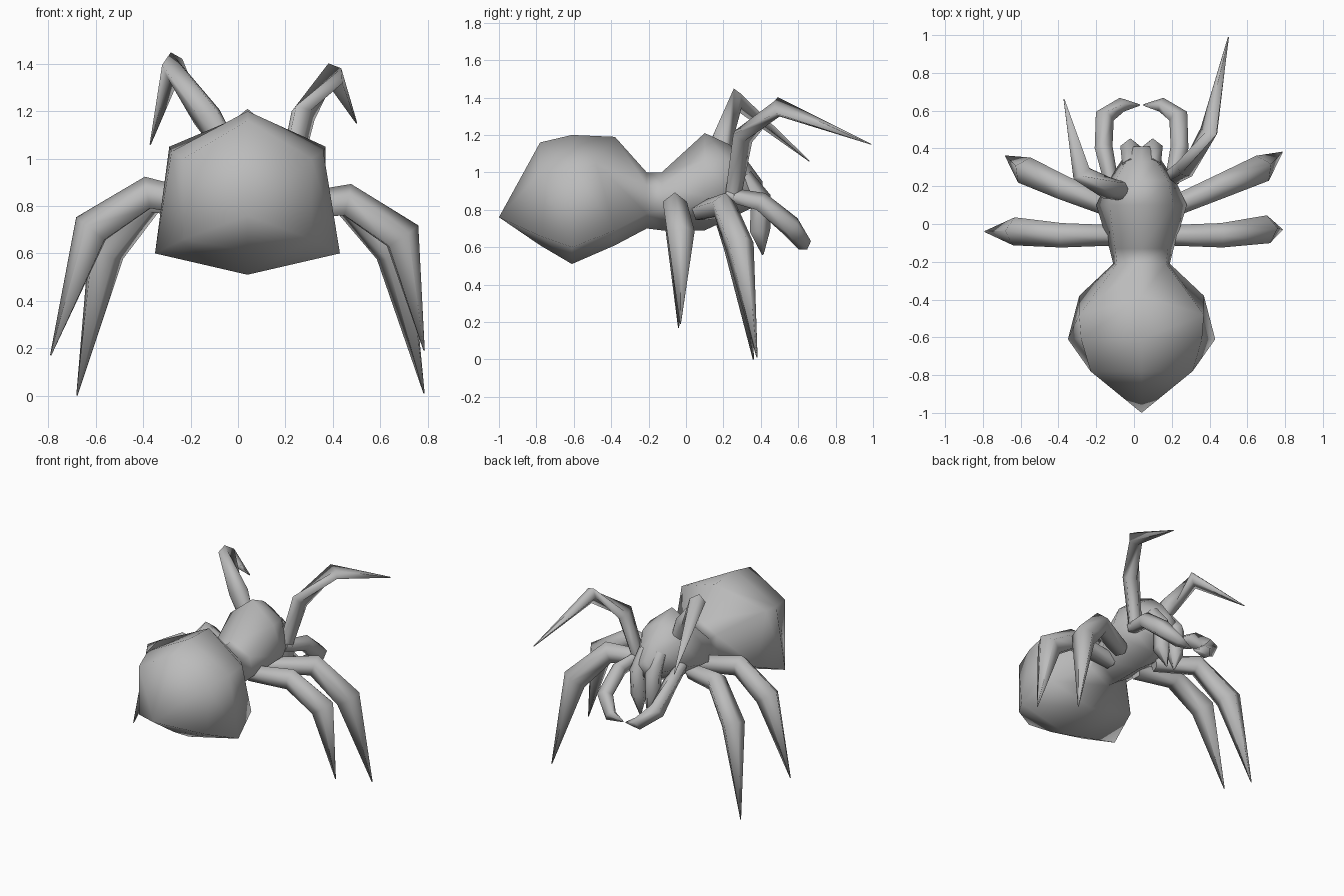
import bpy, bmesh, math
from mathutils import Vector

if "Cube" in bpy.data.objects:
    bpy.data.objects.remove(bpy.data.objects["Cube"], do_unlink=True)

MID = 0.04  # the body sits slightly off the x centre

grey = bpy.data.materials.new("plain grey")
grey.use_nodes = True
grey.diffuse_color = (0.5, 0.5, 0.5, 1)
grey.node_tree.nodes["Principled BSDF"].inputs["Base Color"].default_value = (0.5, 0.5, 0.5, 1)


def loft(name, rings):
    """Skin a list of equal point rings, close both ends, shade smooth."""
    bm = bmesh.new()
    loops = [[bm.verts.new(p) for p in ring] for ring in rings]
    n = len(loops[0])
    for a, b in zip(loops, loops[1:]):
        for i in range(n):
            j = (i + 1) % n
            bm.faces.new((a[i], a[j], b[j], b[i]))
    bm.faces.new(loops[0])
    bm.faces.new(loops[-1])
    bmesh.ops.remove_doubles(bm, verts=bm.verts, dist=0.0005)
    bmesh.ops.recalc_face_normals(bm, faces=bm.faces)
    mesh = bpy.data.meshes.new(name)
    bm.to_mesh(mesh)
    bm.free()
    mesh.materials.append(grey)
    obj = bpy.data.objects.new(name, mesh)
    bpy.context.collection.objects.link(obj)
    bpy.ops.object.select_all(action="DESELECT")
    obj.select_set(True)
    bpy.context.view_layer.objects.active = obj
    bpy.ops.object.shade_smooth_by_angle(angle=math.radians(85))


def limb(name, path, radii, up=(0, 0, 1), sides=5):
    """Tapered tube along a few joints, mitred at each bend."""
    pts = [Vector(p) for p in path]
    rings = []
    for i, p in enumerate(pts):
        before = (p - pts[i - 1]).normalized() if i else Vector()
        after = (pts[i + 1] - p).normalized() if i + 1 < len(pts) else Vector()
        along = (before + after).normalized()
        side = along.cross(Vector(up)).normalized()
        top = side.cross(along)
        stretch = 1.1 if i and i + 1 < len(pts) else 1
        ring = []
        for k in range(sides):
            t = math.tau * k / sides
            ring.append(p + radii[i] * (side * math.sin(t) + top * math.cos(t) * stretch))
        rings.append(ring)
    loft(name, rings)


def body_ring(y, top, xu, zu, xl, zl, bottom, lean=0):
    """Six-sided section: ridge, upper corners, lower corners, keel."""
    return [(MID, y, top), (MID + xu, y - lean, zu), (MID + xl, y, zl),
            (MID, y, bottom), (MID - xl, y, zl), (MID - xu, y - lean, zu)]


# Body from the abdomen's tip through the waist to the head
loft("body", [body_ring(*r) for r in (
    (-1.0, 0.76, 0, 0.76, 0, 0.76, 0.76),
    (-0.78, 1.16, 0.27, 1.0, 0.27, 0.66, 0.61),
    (-0.61, 1.2, 0.32, 1.03, 0.39, 0.6, 0.51),
    (-0.38, 1.19, 0.33, 1.05, 0.33, 0.69, 0.61, 0.1),
    (-0.21, 1.0, 0.13, 0.93, 0.15, 0.78, 0.7),
    (-0.13, 1.0, 0.14, 0.93, 0.17, 0.8, 0.69),
    (0.1, 1.21, 0.17, 1.07, 0.24, 0.87, 0.69),
    (0.23, 1.15, 0.14, 1.06, 0.18, 0.88, 0.75),
    (0.33, 1.06, 0.08, 1.0, 0.11, 0.87, 0.8),
    (0.41, 0.95, 0.04, 0.92, 0.06, 0.87, 0.83))])

# Mouth parts, mirrored about the body's middle
for word, s in (("left", 1), ("right", -1)):
    limb("fang_" + word,
         [(MID + s * 0.06, 0.31, 0.98), (MID + s * 0.06, 0.395, 0.86),
          (MID + s * 0.055, 0.39, 0.69), (MID + s * 0.03, 0.41, 0.56)],
         (0.045, 0.055, 0.055, 0.005), up=(0, 1, 0))
    limb("feeler_" + word,
         [(MID + s * 0.16, 0.22, 0.88), (MID + s * 0.2, 0.4, 0.84),
          (MID + s * 0.2, 0.56, 0.71), (MID + s * 0.11, 0.63, 0.62),
          (MID + s * 0.01, 0.63, 0.6)],
         (0.04, 0.05, 0.055, 0.04, 0.004))

# Raised front legs, each in its own pose
limb("raised_leg_left",
     [(0.2, 0.25, 0.87), (0.275, 0.3, 1.19), (0.4, 0.49, 1.35), (0.5, 0.99, 1.15)],
     (0.045, 0.055, 0.05, 0.003), up=(0.3, 1, 0.4))
limb("raised_leg_right",
     [(-0.05, 0.17, 1.04), (-0.13, 0.19, 1.18), (-0.275, 0.27, 1.39), (-0.37, 0.66, 1.06)],
     (0.05, 0.06, 0.055, 0.003), up=(-0.5, 0.3, 1))

# Walking legs: shoulder, knee, shin, toe
walking = {
    "middle_leg_left": [(0.18, 0.08, 0.79), (0.46, 0.2, 0.82), (0.66, 0.285, 0.61), (0.785, 0.38, 0.01)],
    "middle_leg_right": [(-0.1, 0.08, 0.79), (-0.37, 0.19, 0.83), (-0.56, 0.275, 0.61), (-0.68, 0.36, 0)],
    "rear_leg_left": [(0.14, -0.06, 0.78), (0.46, -0.06, 0.82), (0.69, -0.03, 0.67), (0.785, -0.03, 0.19)],
    "rear_leg_right": [(-0.06, -0.06, 0.78), (-0.38, -0.06, 0.85), (-0.615, -0.04, 0.7), (-0.79, -0.04, 0.17)],
}
for name, path in walking.items():
    limb(name, path, (0.055, 0.068, 0.078, 0.003))
